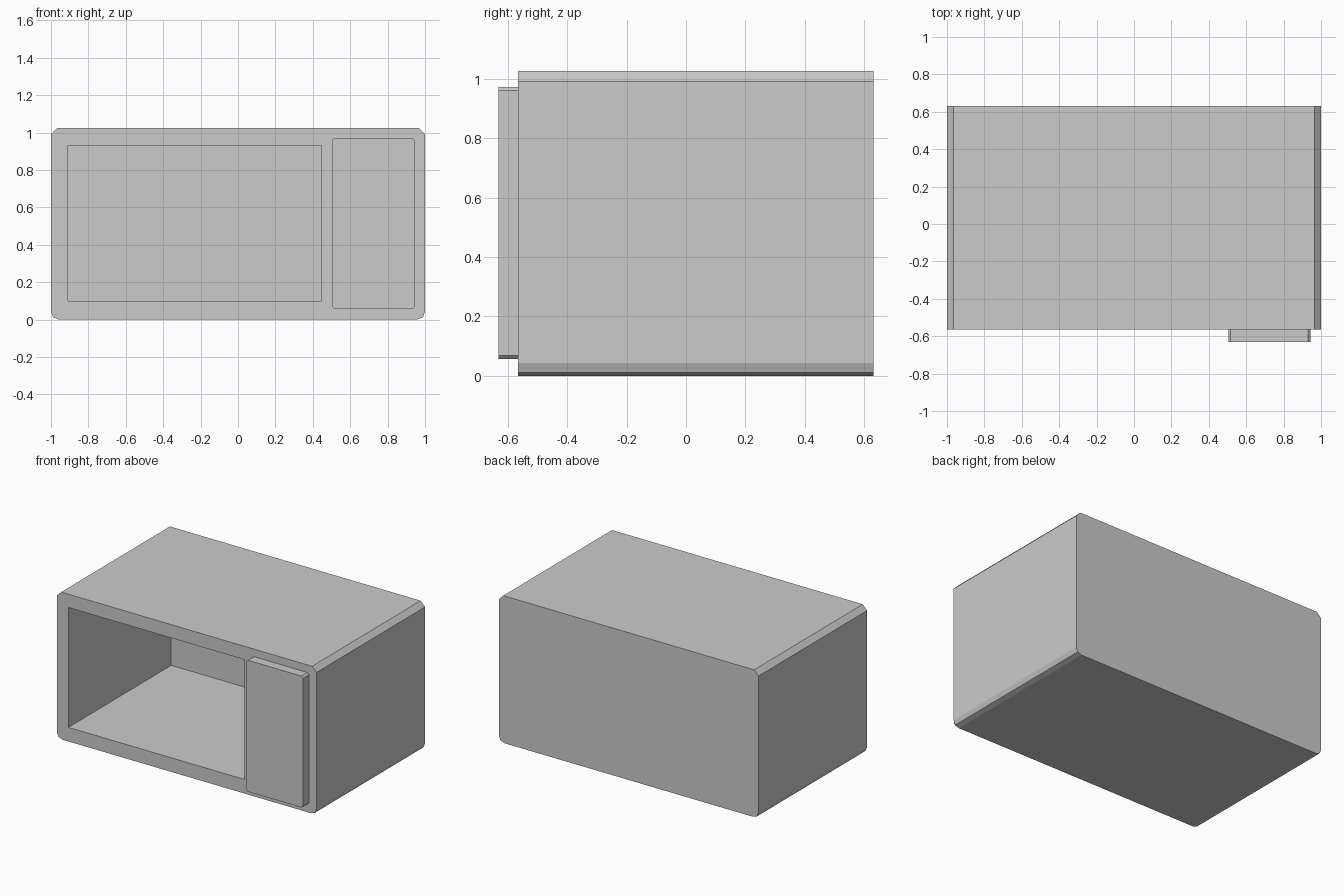
import bpy
import bmesh
from mathutils import Vector

default = bpy.data.objects.get("Cube")
if default:
    bpy.data.objects.remove(default, do_unlink=True)

grey = bpy.data.materials.new("light grey")
grey.use_nodes = True
colour = (0.6, 0.6, 0.6, 1)
grey.diffuse_color = colour
grey.node_tree.nodes["Principled BSDF"].inputs["Base Color"].default_value = colour


def corner_profile(x0, x1, z0, z1, low, high):
    """Rectangle outline with rounded low corners and cut high corners.
    Corners are lists of (inward x, inward z) offsets, from the side edge on."""
    right = [(x1 - a, z0 + b) for a, b in reversed(low)]
    right += [(x1 - a, z1 - b) for a, b in high]
    left = [(x0 + x1 - x, z) for x, z in reversed(right)]
    return right + left


def prism(name, outline, y0, y1):
    """Extrude an x-z outline from y0 back to y1."""
    bm = bmesh.new()
    front = bm.faces.new([bm.verts.new((x, y0, z)) for x, z in outline])
    grown = bmesh.ops.extrude_face_region(bm, geom=[front], use_keep_orig=True)
    moved = [g for g in grown["geom"] if isinstance(g, bmesh.types.BMVert)]
    bmesh.ops.translate(bm, verts=moved, vec=Vector((0, y1 - y0, 0)))
    bmesh.ops.recalc_face_normals(bm, faces=bm.faces)
    mesh = bpy.data.meshes.new(name)
    bm.to_mesh(mesh)
    bm.free()
    mesh.materials.append(grey)
    obj = bpy.data.objects.new(name, mesh)
    bpy.context.collection.objects.link(obj)
    return obj


FRONT, BACK = -0.565, 0.63

# Casing with chamfered top edges and softer bottom edges
cut = [(0, 0.034), (0.034, 0)]
soft = [(0, 0.043), (0.012, 0.011), (0.043, 0)]
casing = prism("casing", corner_profile(-1, 1, 0, 1.025, soft, cut), FRONT, BACK)

# Open cooking cavity
square = [(0, 0)]
cavity = prism("cavity_cutter",
               corner_profile(-0.91, 0.447, 0.098, 0.932, square, square),
               FRONT - 0.1, BACK - 0.065)
cavity.hide_render = True
cavity.hide_viewport = True
hollow = casing.modifiers.new("hollow", "BOOLEAN")
hollow.operation = "DIFFERENCE"
hollow.solver = "EXACT"
hollow.object = cavity

# Raised control panel
small = [(0, 0.012), (0.012, 0)]
prism("control_panel", corner_profile(0.505, 0.943, 0.057, 0.972, small, small),
      FRONT - 0.065, FRONT)
